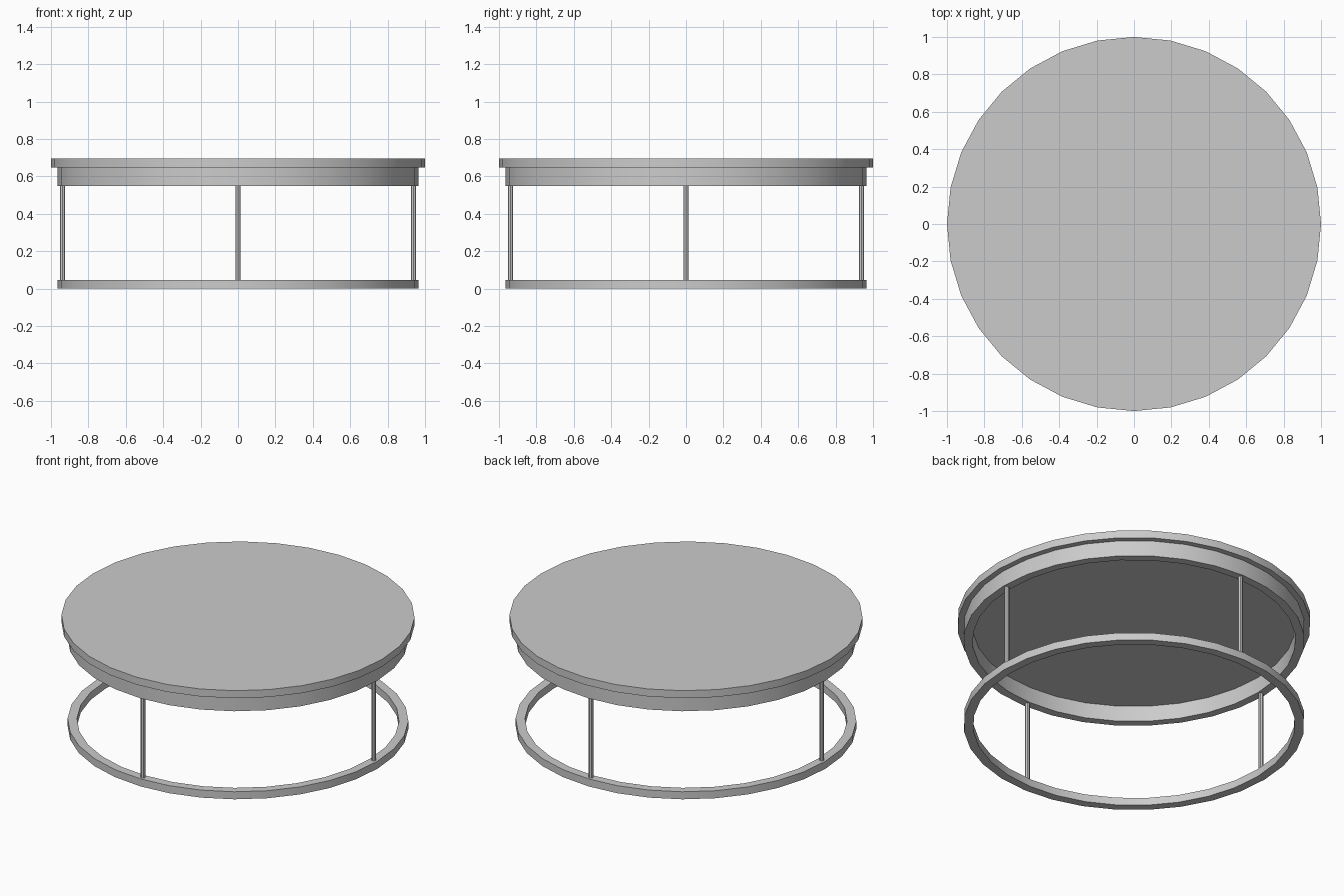
import bpy, bmesh, math

if "Cube" in bpy.data.objects:
    bpy.data.objects.remove(bpy.data.objects["Cube"])

SIDES = 32


def finish(name, bm):
    bmesh.ops.recalc_face_normals(bm, faces=bm.faces)
    mesh = bpy.data.meshes.new(name)
    bm.to_mesh(mesh)
    bm.free()
    obj = bpy.data.objects.new(name, mesh)
    bpy.context.collection.objects.link(obj)
    bpy.ops.object.select_all(action='DESELECT')
    obj.select_set(True)
    bpy.context.view_layer.objects.active = obj
    bpy.ops.object.shade_smooth_by_angle(angle=math.radians(30))
    return obj


def ring(name, r_in, r_out, z0, z1):
    # rectangular section swept around z
    bm = bmesh.new()
    section = [(r_in, z0), (r_out, z0), (r_out, z1), (r_in, z1)]
    loops = []
    for i in range(SIDES):
        a = math.tau * i / SIDES
        loops.append([bm.verts.new((r * math.cos(a), r * math.sin(a), z)) for r, z in section])
    for i in range(SIDES):
        a, b = loops[i], loops[(i + 1) % SIDES]
        for j in range(4):
            k = (j + 1) % 4
            bm.faces.new((a[j], b[j], b[k], a[k]))
    return finish(name, bm)


def cylinder(name, r, z0, z1, sides, x=0, y=0):
    bm = bmesh.new()
    bottom, top = [[bm.verts.new((x + r * math.cos(math.tau * i / sides),
                                  y + r * math.sin(math.tau * i / sides), z))
                    for i in range(sides)] for z in (z0, z1)]
    bm.faces.new(bottom[::-1])
    bm.faces.new(top)
    for i in range(sides):
        k = (i + 1) % sides
        bm.faces.new((bottom[i], bottom[k], top[k], top[i]))
    return finish(name, bm)


# Round table top and the hollow apron under it
cylinder("table_top", 1.0, 0.648, 0.695, SIDES)
ring("apron", 0.915, 0.965, 0.55, 0.648)

# Floor ring
ring("base_ring", 0.912, 0.965, 0.0, 0.047)

# Four thin posts joining base ring and apron
for i, side in enumerate(("right", "back", "left", "front")):
    a = math.tau * i / 4
    cylinder(side + "_post", 0.0138, 0.047, 0.55, 8, 0.938 * math.cos(a), 0.938 * math.sin(a))
